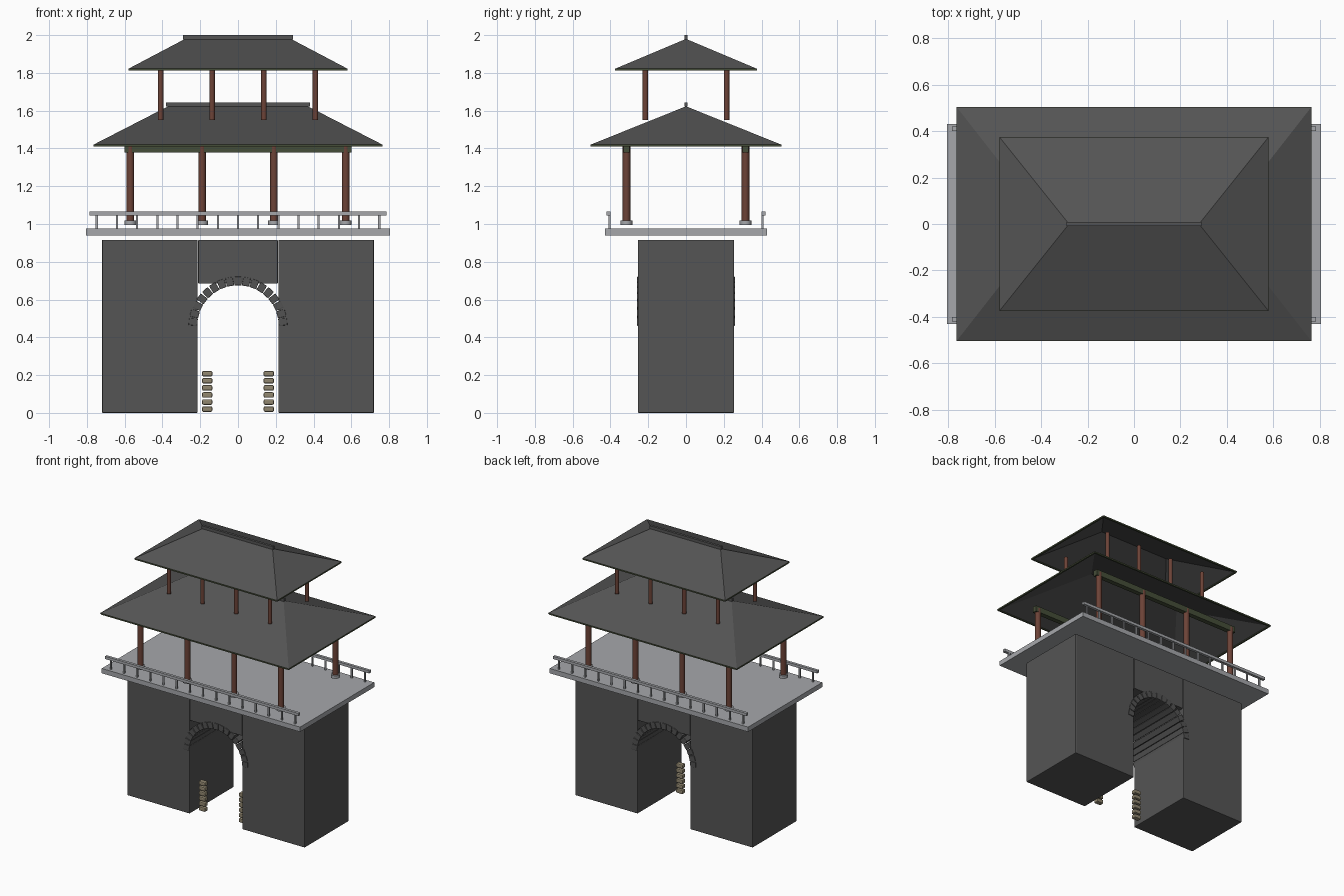
import bpy
import bmesh
import math
from mathutils import Matrix, Vector

if "Cube" in bpy.data.objects:
    bpy.data.objects.remove(bpy.data.objects["Cube"], do_unlink=True)


def material(name, rgb):
    m = bpy.data.materials.new(name)
    m.use_nodes = True
    m.diffuse_color = (*rgb, 1)
    m.node_tree.nodes["Principled BSDF"].inputs["Base Color"].default_value = (*rgb, 1)
    return m


wall_grey = material("wall grey", (0.09, 0.09, 0.09))
arch_grey = material("arch grey", (0.085, 0.085, 0.085))
roof_grey = material("roof grey", (0.09, 0.09, 0.09))
pale_stone = material("pale stone", (0.38, 0.39, 0.41))
column_red = material("column red brown", (0.15, 0.055, 0.038))
beam_green = material("beam green", (0.06, 0.075, 0.04))
tan_stone = material("tan stone", (0.28, 0.24, 0.16))


def finish(name, bm, mat):
    mesh = bpy.data.meshes.new(name)
    bm.to_mesh(mesh)
    bm.free()
    mesh.materials.append(mat)
    ob = bpy.data.objects.new(name, mesh)
    bpy.context.collection.objects.link(ob)
    return ob


def box(name, centre, size, mat, bevel=0, tilt=0):
    bm = bmesh.new()
    bmesh.ops.create_cube(bm, size=1)
    bmesh.ops.scale(bm, vec=size, verts=bm.verts)
    bmesh.ops.rotate(bm, matrix=Matrix.Rotation(tilt, 3, "Y"), verts=bm.verts)
    bmesh.ops.translate(bm, vec=centre, verts=bm.verts)
    ob = finish(name, bm, mat)
    if bevel:
        mod = ob.modifiers.new("Soft edges", "BEVEL")
        mod.width = bevel
        mod.segments = 2
    return ob


def cylinder(name, x, y, z0, z1, radius, mat):
    bm = bmesh.new()
    bmesh.ops.create_cone(bm, cap_ends=True, segments=16, radius1=radius,
                          radius2=radius, depth=z1 - z0)
    bmesh.ops.translate(bm, vec=(x, y, (z0 + z1) / 2), verts=bm.verts)
    ob = finish(name, bm, mat)
    bpy.ops.object.select_all(action="DESELECT")
    ob.select_set(True)
    bpy.context.view_layer.objects.active = ob
    bpy.ops.object.shade_smooth_by_angle()
    return ob


def hip_roof(name, half_x, half_y, eave_z, ridge_x, ridge_z):
    # Open shell with four slopes, thickened inward
    bm = bmesh.new()
    a, b, c, d = [bm.verts.new((sx * half_x, sy * half_y, eave_z))
                  for sx, sy in ((-1, -1), (1, -1), (1, 1), (-1, 1))]
    left, right = [bm.verts.new((s * ridge_x, 0, ridge_z)) for s in (-1, 1)]
    for verts in ((a, b, right, left), (c, d, left, right), (b, c, right), (d, a, left)):
        bm.faces.new(verts)
    shell = finish(name, bm, roof_grey)
    mod = shell.modifiers.new("Thickness", "SOLIDIFY")
    mod.thickness = 0.008
    mod.offset = -1
    # Ridge cap and eave boards
    box(name + "_ridge", (0, 0, ridge_z + 0.009), (2 * ridge_x + 0.02, 0.018, 0.022), roof_grey)
    for s in (-1, 1):
        box(name + "_eave_long", (0, s * (half_y - 0.006), eave_z - 0.004),
            (2 * half_x - 0.01, 0.012, 0.01), beam_green)
        box(name + "_eave_short", (s * (half_x - 0.006), 0, eave_z - 0.004),
            (0.012, 2 * half_y - 0.01, 0.01), beam_green)


# Gate piers and the block over the passage
for side, s in (("right", -1), ("left", 1)):
    box(side + "_pier", (s * 0.467, 0, 0.458), (0.506, 0.51, 0.916), wall_grey, 0.005)
box("lintel", (0, 0, 0.8), (0.422, 0.51, 0.23), wall_grey, 0.003)

# Arch stones through the full depth
STONES = 17
for i in range(STONES):
    angle = math.pi * (i + 0.5) / STONES
    box("arch_stone", (0.238 * math.cos(angle), 0, 0.46 + 0.238 * math.sin(angle)),
        (0.046, 0.52, 0.038), arch_grey, 0.003, -angle)

# Small stacks of stones inside the passage
for s in (-1, 1):
    for i in range(6):
        box("stacked_stone", (s * 0.163, -0.17, 0.02 + i * 0.0375),
            (0.054, 0.036, 0.029), tan_stone, 0.007)

# Terrace with a railing along front and back
box("terrace", (0, 0, 0.9575), (1.61, 0.86, 0.035), pale_stone)
for s in (-1, 1):
    box("railing", (0, s * 0.41, 1.056), (1.57, 0.02, 0.02), pale_stone)
    for i in range(15):
        box("railing_post", ((i - 7) * 0.1068, s * 0.405, 1.012), (0.011, 0.011, 0.075), pale_stone)

# Lower hall
for s in (-1, 1):
    for x in (-0.57, -0.19, 0.19, 0.57):
        cylinder("lower_column", x, s * 0.315, 1.01, 1.41, 0.02, column_red)
        cylinder("column_base", x, s * 0.315, 0.996, 1.018, 0.031, pale_stone)
    box("beam", (0, s * 0.315, 1.4), (1.2, 0.034, 0.042), beam_green)
hip_roof("lower_roof", 0.765, 0.505, 1.42, 0.37, 1.623)

# Upper hall
for s in (-1, 1):
    for x in (-0.41, -0.137, 0.137, 0.41):
        cylinder("upper_column", x, s * 0.215, 1.55, 1.82, 0.0145, column_red)
hip_roof("upper_roof", 0.58, 0.375, 1.822, 0.28, 1.98)
